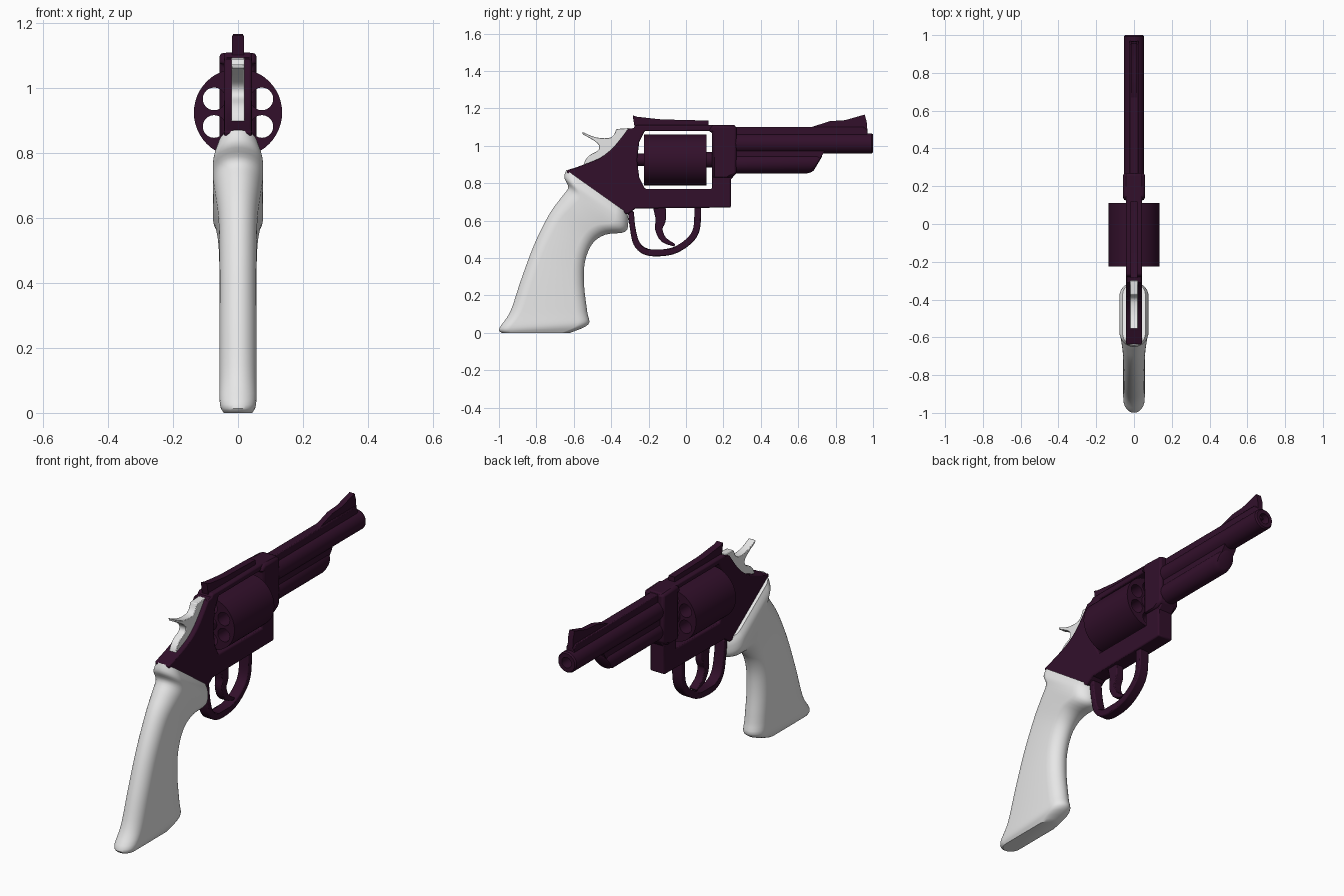
import bpy, bmesh, math
from mathutils import Matrix, Vector

if "Cube" in bpy.data.objects:
    bpy.data.objects.remove(bpy.data.objects["Cube"])


def material(name, rgb):
    m = bpy.data.materials.new(name)
    m.diffuse_color = (*rgb, 1)
    m.use_nodes = True
    m.node_tree.nodes["Principled BSDF"].inputs["Base Color"].default_value = m.diffuse_color
    return m


PLUM = material("dark plum metal", (0.032, 0.005, 0.024))
IVORY = material("pale ivory", (0.8, 0.8, 0.8))
SIDE = Matrix(((0, 0, 1, 0), (1, 0, 0, 0), (0, 1, 0, 0), (0, 0, 0, 1)))  # profile drawn as (y, z)


def smooth_path(pts, steps=6):
    """Catmull-Rom through tuples of any length."""
    out = []
    for i in range(len(pts) - 1):
        p0, p1, p2, p3 = pts[max(i - 1, 0)], pts[i], pts[i + 1], pts[min(i + 2, len(pts) - 1)]
        for s in range(steps):
            t = s / steps
            out.append(tuple(0.5 * (2 * b + (c - a) * t + (2 * a - 5 * b + 4 * c - d) * t * t
                                    + (3 * b - a - 3 * c + d) * t ** 3)
                             for a, b, c, d in zip(p0, p1, p2, p3)))
    return out + [tuple(pts[-1])]


def circle(cx, cy, r, n):
    return [(cx + r * math.cos(2 * math.pi * i / n), cy + r * math.sin(2 * math.pi * i / n)) for i in range(n)]


def finish(obj, mat, smooth=True):
    obj.data.materials.clear()
    obj.data.materials.append(mat)
    bpy.ops.object.select_all(action='DESELECT')
    obj.select_set(True)
    bpy.context.view_layer.objects.active = obj
    if smooth:
        bpy.ops.object.shade_smooth_by_angle(angle=math.radians(35))
    return obj


def plate(name, loops, half, mat=PLUM, matrix=SIDE, bevel=0.0, smooth=True):
    """Extruded flat outline; further loops are holes."""
    cu = bpy.data.curves.new(name, 'CURVE')
    cu.dimensions, cu.fill_mode, cu.extrude = '2D', 'BOTH', half
    for loop in loops:
        sp = cu.splines.new('POLY')
        sp.points.add(len(loop) - 1)
        for p, (a, b) in zip(sp.points, loop):
            p.co = (a, b, 0, 1)
        sp.use_cyclic_u = True
    obj = bpy.data.objects.new(name, cu)
    bpy.context.collection.objects.link(obj)
    bpy.ops.object.select_all(action='DESELECT')
    obj.select_set(True)
    bpy.context.view_layer.objects.active = obj
    bpy.ops.object.convert(target='MESH')
    obj = bpy.context.view_layer.objects.active
    bm = bmesh.new()
    bm.from_mesh(obj.data)
    bmesh.ops.remove_doubles(bm, verts=bm.verts, dist=1e-5)
    bmesh.ops.transform(bm, matrix=matrix, verts=bm.verts)
    bmesh.ops.recalc_face_normals(bm, faces=bm.faces)
    bm.to_mesh(obj.data)
    bm.free()
    if bevel:
        mod = obj.modifiers.new("soft edges", 'BEVEL')
        mod.width, mod.segments, mod.limit_method = bevel, 2, 'ANGLE'
        mod.angle_limit = math.radians(50)
        mod.use_clamp_overlap = False
    return finish(obj, mat, smooth)


def rings_to_mesh(name, rings, mat):
    """Skin a stack of equal rings and cap both ends."""
    bm = bmesh.new()
    rows = [[bm.verts.new(p) for p in r] for r in rings]
    n = len(rows[0])
    for a, b in zip(rows, rows[1:]):
        for i in range(n):
            bm.faces.new((a[i], a[(i + 1) % n], b[(i + 1) % n], b[i]))
    bm.faces.new(rows[0])
    bm.faces.new(rows[-1])
    bmesh.ops.recalc_face_normals(bm, faces=bm.faces)
    me = bpy.data.meshes.new(name)
    bm.to_mesh(me)
    bm.free()
    obj = bpy.data.objects.new(name, me)
    bpy.context.collection.objects.link(obj)
    return finish(obj, mat)


def lathe(name, profile, zc, slant=0.0, n=40):
    """Round part along y from (y, radius) pairs; slant shears the far end."""
    rings = []
    for y, r in profile:
        k = slant if y > 0.5 else 0
        rings.append([(a, y + k * b, zc + b) for a, b in circle(0, 0, r, n)])
    return rings_to_mesh(name, rings, PLUM)


def ribbon(path):
    """Outline around a centre line of (y, z, half thickness)."""
    path = smooth_path(path)
    left, right = [], []
    for i, (y, z, h) in enumerate(path):
        a, b = path[max(i - 1, 0)], path[min(i + 1, len(path) - 1)]
        d = Vector((b[0] - a[0], b[1] - a[1])).normalized()
        left.append((y - d.y * h, z + d.x * h))
        right.append((y + d.y * h, z - d.x * h))
    return left + right[::-1]


# Frame with cylinder window
rear_curve = smooth_path([(-0.64, 0.868), (-0.55, 0.898), (-0.46, 0.935), (-0.40, 0.98), (-0.355, 1.03), (-0.31, 1.09)], 3)
frame = rear_curve + [(-0.28, 1.095), (-0.27, 1.11), (0.265, 1.11), (0.265, 0.85), (0.24, 0.82),
                      (0.24, 0.67), (-0.27, 0.665), (-0.31, 0.635), (-0.36, 0.64), (-0.62, 0.83)]
window = [(-0.22, 1.08), (0.14, 1.08), (0.14, 0.77), (-0.22, 0.77), (-0.25, 0.83), (-0.262, 0.925), (-0.25, 1.02)]
plate("frame", [frame, window], 0.043, bevel=0.007)

# Barrel collar and crane at the front of the frame
plate("barrel_collar", [[(0.12, 1.075), (0.14, 1.11), (0.27, 1.105), (0.27, 0.85), (0.235, 0.83),
                         (0.14, 0.83), (0.14, 1.075)]], 0.057, bevel=0.012)
lathe("cylinder_axle", [(-0.28, 0.033), (0.09, 0.033), (0.09, 0.042), (0.16, 0.042)], 0.925)

# Cylinder with six through chambers
chambers = [circle(0.085 * math.cos(math.radians(a)), 0.085 * math.sin(math.radians(a)), 0.035, 24)
            for a in range(30, 390, 60)]
plate("cylinder", [circle(0, 0, 0.136, 48)] + chambers, 0.167, smooth=False,
      matrix=Matrix.Translation((0, -0.057, 0.925)) @ Matrix.Rotation(math.pi / 2, 4, 'X'))

# Barrel with bore, top rib, underlug and web
lathe("barrel", [(0.2, 0.054), (0.992, 0.054), (1.0, 0.048), (1.0, 0.028), (0.9, 0.026)], 1.013)
plate("barrel_rib", [[(0.25, 1.03), (0.25, 1.10), (0.95, 1.10), (0.97, 1.08), (0.97, 1.03)]], 0.024, bevel=0.004)
lathe("ejector_lug", [(0.22, 0.052), (0.68, 0.052), (0.70, 0.045), (0.705, 0.035)], 0.905, slant=0.6)
plate("lug_web", [[(0.25, 0.90), (0.25, 1.0), (0.75, 1.0), (0.735, 0.96), (0.69, 0.90)]], 0.036)

# Sights
plate("front_sight", [[(0.67, 1.08), (0.67, 1.10), (0.77, 1.132), (0.85, 1.137), (0.955, 1.167),
                       (0.966, 1.13), (0.97, 1.08)]], 0.015)
plate("rear_sight", [[(-0.285, 1.163), (-0.26, 1.155), (-0.13, 1.141), (0.12, 1.135), (0.12, 1.09),
                      (-0.26, 1.09), (-0.275, 1.10)]], 0.018)

# Trigger guard and trigger
plate("trigger_guard", [ribbon([(-0.295, 0.65, 0.016), (-0.285, 0.56, 0.015), (-0.265, 0.48, 0.017),
                                (-0.22, 0.437, 0.018), (-0.15, 0.427, 0.018), (-0.06, 0.442, 0.018),
                                (0.02, 0.495, 0.018), (0.057, 0.56, 0.018), (0.063, 0.68, 0.018)])],
      0.028, bevel=0.006)
plate("trigger", [ribbon([(-0.145, 0.69, 0.035), (-0.135, 0.61, 0.028), (-0.145, 0.555, 0.02),
                          (-0.12, 0.50, 0.016), (-0.06, 0.468, 0.007)])], 0.022, bevel=0.004)

# Hammer with thumb spur
spur = smooth_path([(-0.555, 1.075), (-0.48, 1.045), (-0.40, 1.045), (-0.372, 1.09)], 4)
back = smooth_path([(-0.55, 0.89), (-0.54, 0.92), (-0.515, 0.95), (-0.468, 0.978), (-0.475, 1.015), (-0.552, 1.062)], 4)
plate("hammer", [spur + [(-0.30, 1.095), (-0.30, 0.98), (-0.45, 0.88)] + back], 0.02, IVORY, bevel=0.003)

# Grip: back (y, z), front (y, z), half width of each section
sections = [(-0.64, 0.872, -0.315, 0.642, 0.06), (-0.651, 0.83, -0.308, 0.60, 0.076),
            (-0.63, 0.777, -0.325, 0.54, 0.077), (-0.667, 0.724, -0.43, 0.525, 0.070),
            (-0.732, 0.633, -0.50, 0.477, 0.060), (-0.812, 0.472, -0.54, 0.38, 0.057),
            (-0.882, 0.284, -0.545, 0.257, 0.057), (-0.94, 0.113, -0.528, 0.113, 0.057),
            (-0.998, 0.025, -0.522, 0.045, 0.056), (-0.985, 0.0, -0.62, 0.0, 0.044)]
rings = []
for yb, zb, yf, zf, hw in smooth_path(sections, 4):
    b, f = Vector((0, yb, zb)), Vector((0, yf, zf))
    half = (f - b).length / 2
    d, mid, r = (f - b).normalized(), (b + f) / 2, min(hw * 1.2, half * 0.9)
    ring = []
    for i in range(36):
        a = 2 * math.pi * (i + 0.5) / 36
        u = math.copysign(half - r, math.cos(a)) + r * math.cos(a)
        p = mid + d * u + Vector((hw * math.sin(a), 0, 0))
        ring.append((p.x, max(p.y, -1.0), max(p.z, 0.0)))
    rings.append(ring)
rings_to_mesh("grip", rings, IVORY)
